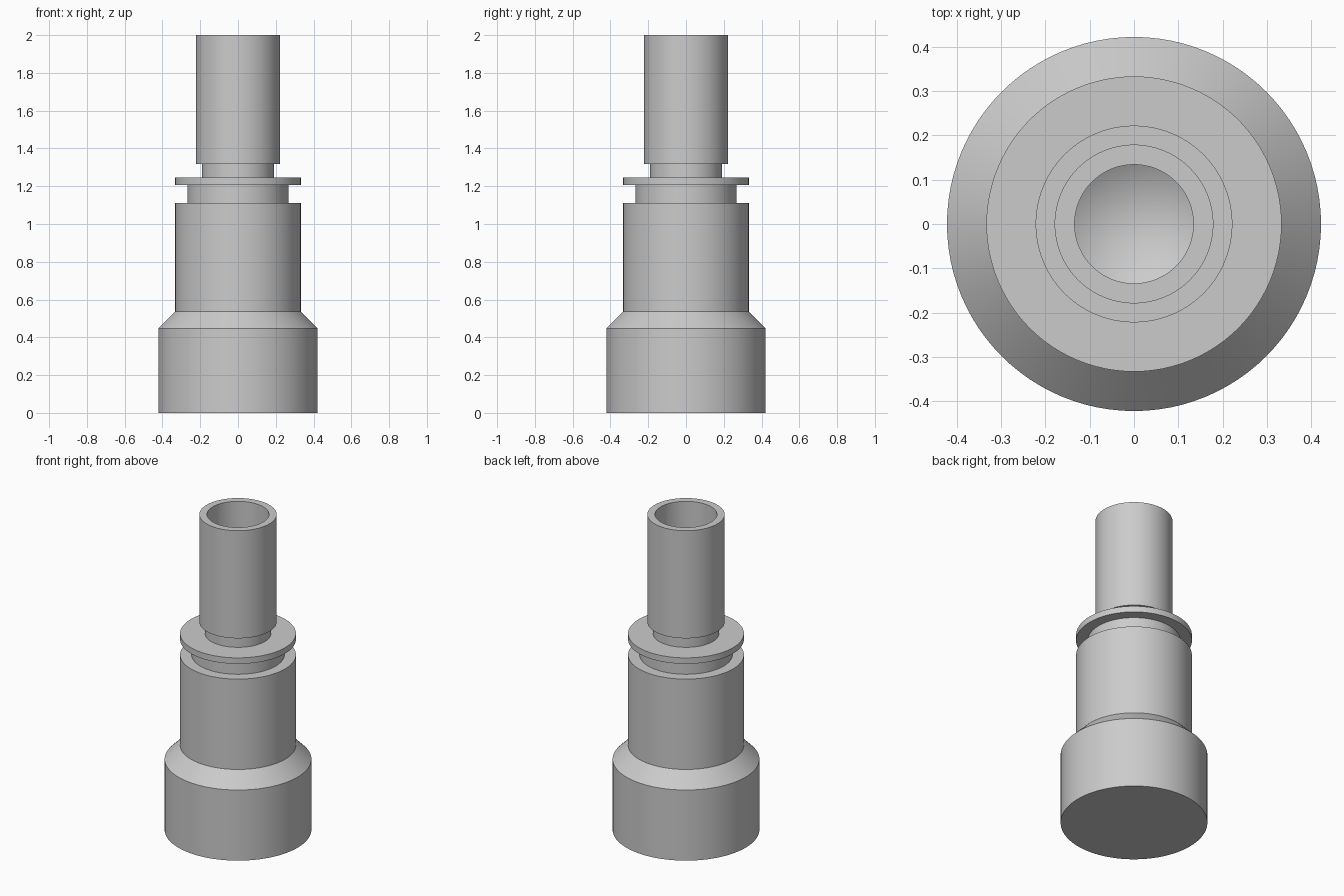
import bpy
import bmesh
import math

cube = bpy.data.objects.get("Cube")
if cube:
    bpy.data.objects.remove(cube)

metal = bpy.data.materials.new("grey metal")
metal.use_nodes = True
COLOUR = (0.6, 0.6, 0.6, 1)
metal.diffuse_color = COLOUR
metal.node_tree.nodes["Principled BSDF"].inputs["Base Color"].default_value = COLOUR


def lathe(name, profile, steps=96):
    """Spin a closed (radius, height) profile around the z axis."""
    bm = bmesh.new()
    verts = [bm.verts.new((r, 0, z)) for r, z in profile]
    edges = [bm.edges.new(pair) for pair in zip(verts, verts[1:])]
    bmesh.ops.spin(bm, geom=verts + edges, cent=(0, 0, 0), axis=(0, 0, 1),
                   angle=math.tau, steps=steps, use_duplicate=False)
    bmesh.ops.remove_doubles(bm, verts=bm.verts, dist=0.0001)
    bmesh.ops.recalc_face_normals(bm, faces=bm.faces)
    mesh = bpy.data.meshes.new(name)
    bm.to_mesh(mesh)
    bm.free()
    mesh.materials.append(metal)
    obj = bpy.data.objects.new(name, mesh)
    bpy.context.collection.objects.link(obj)
    bpy.ops.object.select_all(action="DESELECT")
    obj.select_set(True)
    bpy.context.view_layer.objects.active = obj
    bpy.ops.object.shade_smooth_by_angle(angle=math.radians(25))
    return obj


# One turned solid, from the base centre up the outside and down the bore
base = [(0, 0), (0.422, 0), (0.422, 0.448), (0.333, 0.537)]
body = [(0.333, 1.11), (0.267, 1.11)]
flange = [(0.267, 1.207), (0.333, 1.207), (0.333, 1.245), (0.19, 1.245)]
tube = [(0.19, 1.317), (0.222, 1.317), (0.222, 2)]
stepped_bore = [(0.178, 2), (0.178, 1.42), (0.134, 1.42), (0.134, 1.1), (0, 1.02)]
lathe("turned_fitting", base + body + flange + tube + stepped_bore)
